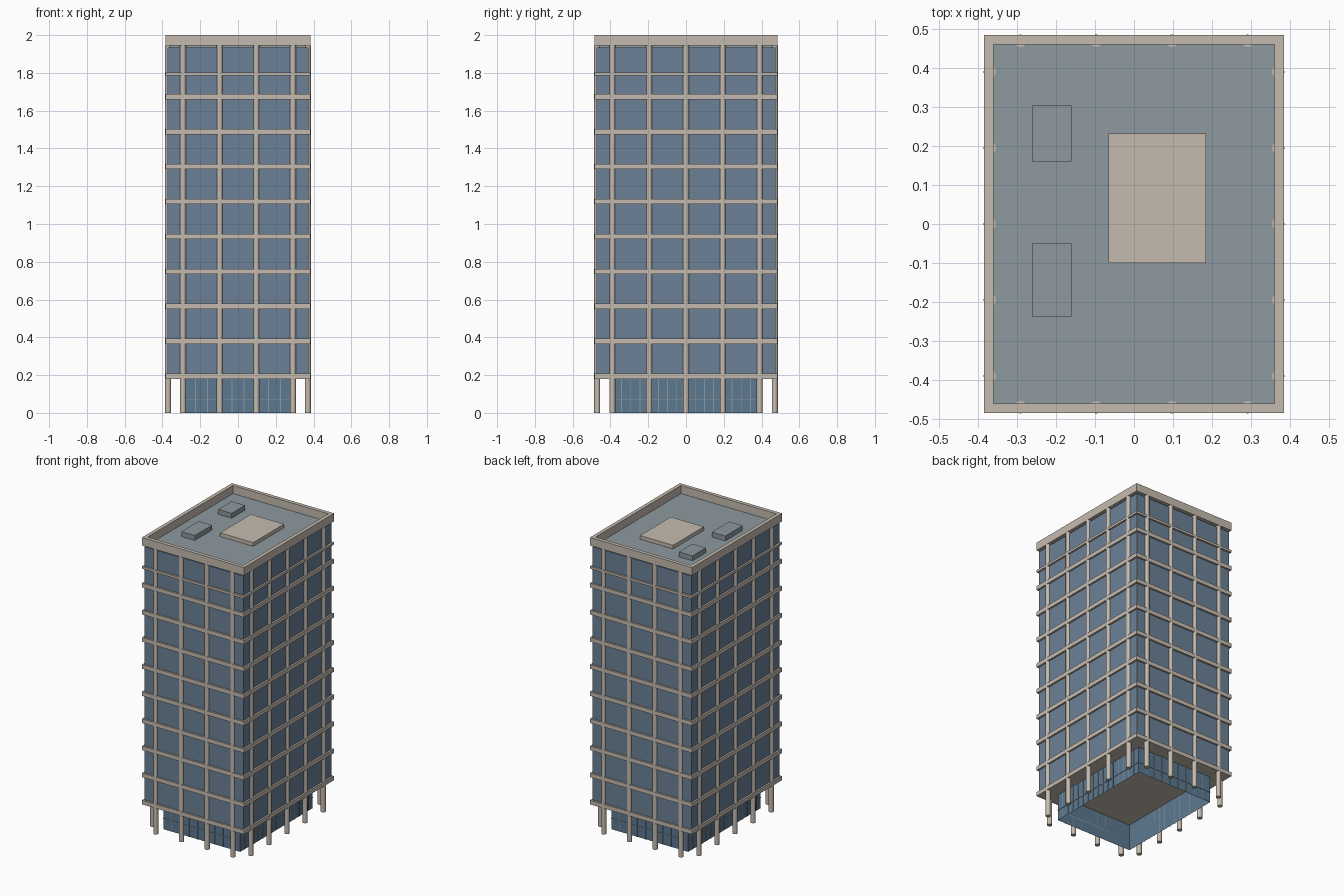
import bpy, bmesh, math

cube = bpy.data.objects.get("Cube")
if cube:
    bpy.data.objects.remove(cube, do_unlink=True)


def material(name, rgb):
    m = bpy.data.materials.new(name)
    m.use_nodes = True
    m.diffuse_color = (*rgb, 1)
    m.node_tree.nodes["Principled BSDF"].inputs["Base Color"].default_value = (*rgb, 1)
    return m


CONCRETE = material("warm concrete", (0.56, 0.50, 0.43))
GLASS = material("blue glass", (0.15, 0.22, 0.31))
LOBBY = material("lobby glass", (0.11, 0.19, 0.28))
DECK = material("grey roof", (0.27, 0.32, 0.35))
MULLION = material("mullion grey", (0.28, 0.32, 0.36))


def finish(name, bm, mat):
    me = bpy.data.meshes.new(name)
    bm.to_mesh(me)
    bm.free()
    me.materials.append(mat)
    ob = bpy.data.objects.new(name, me)
    bpy.context.collection.objects.link(ob)
    return ob


def add_box(bm, x0, x1, y0, y1, z0, z1):
    verts = bmesh.ops.create_cube(bm, size=1)["verts"]
    for v in verts:
        v.co.x = x1 if v.co.x > 0 else x0
        v.co.y = y1 if v.co.y > 0 else y0
        v.co.z = z1 if v.co.z > 0 else z0
    return verts


def box(name, mat, *bounds):
    bm = bmesh.new()
    add_box(bm, *bounds)
    return finish(name, bm, mat)


W, D = 0.385, 0.485          # half width and depth of the slabs
GW, GD = 0.373, 0.473        # tower glazing
LW, LD = 0.29, 0.39          # recessed lobby
FIRST, STOREY, SLAB = 0.18, 0.185, 0.028
RIM, ROOF = 0.025, 1.945

# Tower glazing
box("tower_glazing", GLASS, -GW, GW, -GD, GD, FIRST + 0.005, ROOF - 0.01)

# Floor slabs, with a thinner one under the top storey
bm = bmesh.new()
for i in range(9):
    z = FIRST + i * STOREY
    add_box(bm, -W, W, -D, D, z, z + SLAB)
add_box(bm, -W, W, -D, D, 1.787, 1.803)
finish("floor_slabs", bm, CONCRETE)

# Round columns along each facade, none on the corners
spots = []
for s in (-1, 1):
    spots += [(x * 0.097, s * 0.47) for x in (-3, -1, 1, 3)]
    spots += [(s * 0.37, y * 0.195) for y in (-2, -1, 0, 1, 2)]
bm = bmesh.new()
for x, y in spots:
    made = bmesh.ops.create_cone(bm, cap_ends=True, segments=16, radius1=0.016,
                                 radius2=0.016, depth=ROOF)
    bmesh.ops.translate(bm, verts=made["verts"], vec=(x, y, ROOF / 2))
columns = finish("columns", bm, CONCRETE)
bpy.context.view_layer.objects.active = columns
columns.select_set(True)
bpy.ops.object.shade_smooth_by_angle(angle=math.radians(35))
columns.select_set(False)

# Lobby walls, open underneath
bm = bmesh.new()
add_box(bm, -LW, LW, -LD, LD, 0, FIRST)
bm.faces.ensure_lookup_table()
caps = [f for f in bm.faces if abs(f.normal.z) > 0.5]
bmesh.ops.delete(bm, geom=caps, context='FACES_ONLY')
finish("lobby_walls", bm, LOBBY)

# Thin lobby mullions and one transom on every side
bm = bmesh.new()
t, out = 0.002, 0.003
for s in (-1, 1):
    ya, yb = sorted((s * LD, s * (LD + out)))
    xa, xb = sorted((s * LW, s * (LW + out)))
    for i in range(1, 9):
        x = -LW + i * 2 * LW / 9
        add_box(bm, x - t, x + t, ya, yb, 0, FIRST)
    for i in range(1, 16):
        y = -LD + i * 2 * LD / 16
        add_box(bm, xa, xb, y - t, y + t, 0, FIRST)
    add_box(bm, -LW, LW, ya, yb, 0.07, 0.07 + 2 * t)
    add_box(bm, xa, xb, -LD, LD, 0.07, 0.07 + 2 * t)
finish("lobby_mullions", bm, MULLION)

# Parapet ring around the roof
bm = bmesh.new()
for s in (-1, 1):
    ya, yb = sorted((s * D, s * (D - RIM)))
    xa, xb = sorted((s * W, s * (W - RIM)))
    add_box(bm, -W, W, ya, yb, ROOF, 2)
    add_box(bm, xa, xb, -D + RIM, D - RIM, ROOF, 2)
finish("parapet", bm, CONCRETE)

# Roof deck and rooftop boxes
box("roof_deck", DECK, -W + RIM, W - RIM, -D + RIM, D - RIM, ROOF - 0.012, ROOF)
box("plant_room", CONCRETE, -0.065, 0.185, -0.10, 0.232, ROOF, ROOF + 0.025)
for i, (y0, y1) in enumerate([(-0.237, -0.05), (0.16, 0.304)]):
    box(f"roof_unit_{i + 1}", DECK, -0.262, -0.16, y0, y1, ROOF, ROOF + 0.033)
